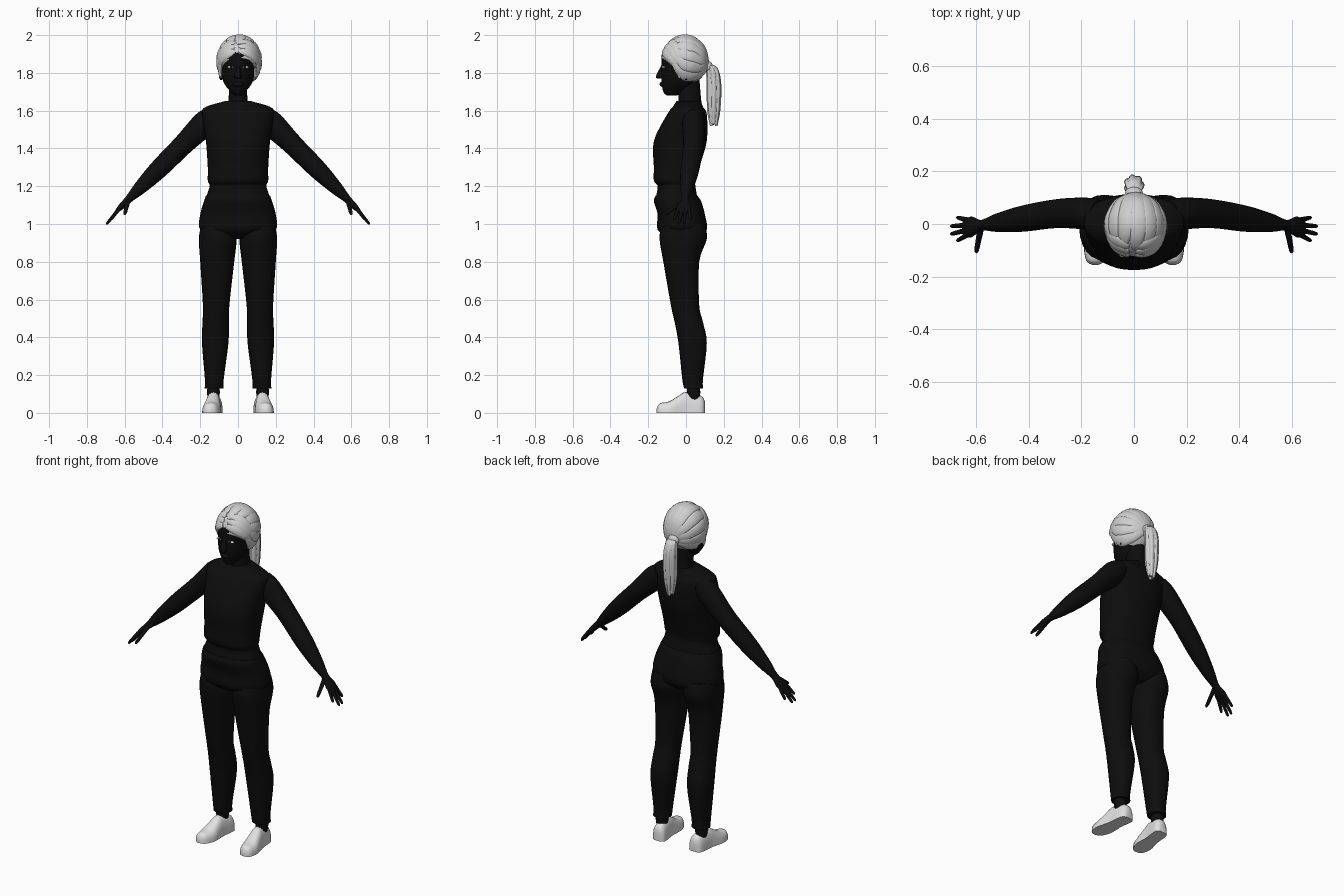
import bpy, bmesh, math
from mathutils import Vector, Matrix

RIGHT, BACK, UP = Vector((1, 0, 0)), Vector((0, 1, 0)), Vector((0, 0, 1))
SIDES = (("left", 1), ("right", -1))

cube = bpy.data.objects.get("Cube")
if cube:
    bpy.data.objects.remove(cube)


def material(name, value):
    mat = bpy.data.materials.new(name)
    mat.use_nodes = True
    colour = (value, value, value, 1)
    mat.diffuse_color = colour
    mat.node_tree.nodes["Principled BSDF"].inputs["Base Color"].default_value = colour
    return mat


BLACK = material("soft black", .004)
HAIR = material("light grey hair", .62)
SHOE = material("pale grey shoe", .75)
EYE = material("eye grey", .6)


def finish(name, bm, mat, flip=1):
    # Mirror if asked, keep above the ground, shade smooth with sharp edges
    for vert in bm.verts:
        vert.co.x *= flip
        vert.co.z = max(vert.co.z, 0)
    bmesh.ops.recalc_face_normals(bm, faces=bm.faces)
    mesh = bpy.data.meshes.new(name)
    bm.to_mesh(mesh)
    bm.free()
    mesh.materials.append(mat)
    mesh.shade_smooth()
    mesh.set_sharp_from_angle(angle=math.radians(50))
    part = bpy.data.objects.new(name, mesh)
    bpy.context.collection.objects.link(part)
    return part


def spline(rows, steps=4):
    # Smooth curve through rows of numbers of any length
    rows = [Vector(row) for row in rows]
    last = len(rows) - 1
    curve = []
    for i in range(last):
        start, end = rows[i], rows[i + 1]
        leave = (end - rows[max(i - 1, 0)]) / 2
        arrive = (rows[min(i + 2, last)] - start) / 2
        for step in range(steps):
            t = step / steps
            ease = t * t * (3 - 2 * t)
            curve.append(start.lerp(end, ease) + leave * t * (1 - t) ** 2 - arrive * t * t * (1 - t))
    return curve + [rows[last]]


def loft(name, rows, mat, across, over, sides=24, power=2, flip=1):
    # Rows hold a centre and two radii; the two directions are functions of the centre
    bm = bmesh.new()
    rings = []
    for row in spline(rows):
        centre = Vector(row[:3])
        ring = []
        for k in range(sides):
            angle = math.tau * k / sides
            p, q = (math.copysign(abs(w) ** (2 / power), w) for w in (math.cos(angle), math.sin(angle)))
            ring.append(bm.verts.new(centre + across(centre) * p * row[3] + over(centre) * q * row[4]))
        rings.append(ring)
    for low, high in zip(rings, rings[1:]):
        for k in range(sides):
            bm.faces.new((low[k], low[k - 1], high[k - 1], high[k]))
    bm.faces.new(rings[0])
    bm.faces.new(rings[-1])
    return finish(name, bm, mat, flip)


def fixed(direction):
    return lambda centre: direction


def column(name, rows, mat, place=lambda z: 0, **options):
    # Rows hold height, half width, front and back
    rows = [(place(z), (front + back) / 2, z, half, (back - front) / 2) for z, half, front, back in rows]
    return loft(name, rows, mat, fixed(RIGHT), fixed(BACK), **options)


def sphere(centre, radii, segments):
    bm = bmesh.new()
    bmesh.ops.create_uvsphere(bm, u_segments=segments, v_segments=segments // 2, radius=1)
    matrix = Matrix.Translation(centre) @ Matrix.Diagonal((*radii, 1))
    bmesh.ops.transform(bm, matrix=matrix, verts=bm.verts)
    return bm


def ball(name, centre, radii, mat, flip=1):
    return finish(name, sphere(centre, radii, 20), mat, flip)


# Sweater with a fold above the hem
column("sweater", [(1.14, .17, -.16, .06), (1.2, .15, -.15, .05), (1.23, .16, -.17, .05),
                   (1.3, .16, -.17, .07), (1.44, .17, -.17, .11), (1.58, .19, -.1, .11),
                   (1.62, .17, -.07, .09), (1.65, .07, -.05, .08)], BLACK, sides=36, power=2.3)
# Hips up to the waistband
column("hips", [(.92, .1, -.08, .06), (.97, .2, -.15, .11), (1.05, .2, -.15, .1),
                (1.12, .18, -.17, .08), (1.15, .17, -.16, .06)], BLACK, sides=36, power=2.3)
# Neck and head
column("neck", [(1.6, .07, -.05, .09), (1.66, .05, -.04, .08), (1.78, .05, -.05, .07)], BLACK)
column("head", [(1.68, .02, -.1, -.05), (1.7, .04, -.12, 0), (1.76, .08, -.13, .06),
                (1.86, .09, -.13, .09), (1.91, .09, -.12, .09), (1.97, .02, -.03, .02)], BLACK)
column("nose", [(1.77, .01, -.14, -.11), (1.78, .02, -.16, -.11), (1.84, .01, -.13, -.11)],
       BLACK, sides=12)
ball("lips", (0, -.12, 1.74), (.03, .02, .015), BLACK)


def arm_point(reach):
    # The arm hangs at a steady slant and drifts forward past the elbow
    return Vector((reach, .04 - max(0, reach - .3) * .16, 1.71 - reach))


ARM_UP = (RIGHT + UP).normalized()


def finger(name, root, tip, radius, flip):
    along = (tip - root).normalized()
    across = along.cross(ARM_UP).normalized()
    rows = [(*root.lerp(tip, t), radius * size, radius * size)
            for t, size in ((0, 1.2), (.5, 1), (.9, .8), (1, .2))]
    loft(name, rows, BLACK, fixed(across), fixed(along.cross(across)), sides=10, flip=flip)


for side, flip in SIDES:
    # Trouser leg with knee, calf and cuff
    column(side + "_leg", [(1, .09, -.13, .1), (.92, .1, -.14, .11), (.8, .09, -.12, .07),
                           (.57, .07, -.08, .07), (.48, .07, -.06, .09), (.37, .07, -.04, .11),
                           (.18, .05, -.02, .09), (.13, .05, -.01, .09)], BLACK,
           place=lambda z: .13 - z / 40, power=2.2, flip=flip)
    ball(side + "_ankle", (.13, .04, .11), (.034, .036, .07), BLACK, flip)
    # Shoe, turned out a little and flat on the ground
    shoe = [(.1, .02, .06), (.08, .04, .09), (0, .04, .11), (-.04, .045, .09), (-.09, .05, .06),
            (-.14, .035, .05), (-.156, .01, .02)]
    loft(side + "_shoe", [(.13 - y / 9, y, 0, half, tall) for y, half, tall in shoe], SHOE,
         fixed(RIGHT), fixed(UP), power=2.5, flip=flip)
    # Arm down to the knuckles
    arm = [(.13, .05, .05), (.18, .06, .066), (.29, .055, .055), (.42, .05, .05), (.52, .035, .035),
           (.58, .02, .02), (.62, .04, .016), (.65, .025, .006)]
    loft(side + "_arm", [(*arm_point(reach), wide, thick) for reach, wide, thick in arm], BLACK,
         fixed(BACK), fixed(ARM_UP), flip=flip)
    # Fingers fan out around the hand, with the thumb pointing forward
    for i, name in enumerate(("little", "ring", "middle", "index")):
        fan = i - 1.5
        root = arm_point(.63) - BACK * fan * .018
        tip = arm_point(.7 - .012 * fan * fan) - BACK * fan * .03 - UP * .015
        finger(f"{side}_{name}_finger", root, tip, .009, flip)
    finger(side + "_thumb", arm_point(.58), Vector((.6, -.11, 1.05)), .011, flip)
    # Ear, eye and iris
    ball(side + "_ear", (.09, 0, 1.795), (.012, .02, .034), BLACK, flip)
    ball(side + "_eye", (.036, -.118, 1.83), (.021, .01, .008), EYE, flip)
    ball(side + "_iris", (.036, -.125, 1.83), (.007, .005, .007), BLACK, flip)

# Hair cap, cut along a hairline sloping from forehead to nape
CENTRE, SIZE = Vector((.006, -.008, 1.862)), Vector((.11, .122, .13))
bm = sphere(CENTRE, SIZE, 40)
bmesh.ops.bisect_plane(bm, geom=bm.verts[:] + bm.edges[:] + bm.faces[:], plane_co=(0, -.13, 1.88),
                       plane_no=BACK * .75 + UP, clear_inner=True)
cap = finish("hair_cap", bm, HAIR)
cap.modifiers.new("thickness", "SOLIDIFY").thickness = .018


def relative(point):
    return Vector(offset / size for offset, size in zip(point - CENTRE, SIZE))


def on_cap(direction):
    return CENTRE + Vector(d * size for d, size in zip(direction.normalized(), SIZE))


def outward(point):
    return Vector(d / size for d, size in zip(relative(point), SIZE)).normalized()


def lock(name, directions, width):
    # A flat strand lying on the cap, thin at both ends
    path = [on_cap(direction) for direction in spline(directions)]
    run = (path[-1] - path[0]).normalized()
    rows = []
    for i, point in enumerate(path):
        swell = math.sin(math.pi * (i + 1) / (len(path) + 1))
        rows.append((*point, width * swell, .012 * swell))
    loft(name, rows, HAIR, lambda c: outward(c).cross(run).normalized(), outward, sides=12)


# Locks swept from the hairline back to the tie
TIE = Vector((0, .96, -.22))
for i in range(-5, 6):
    turn = math.radians(25 * i)
    x, height = math.sin(turn), math.cos(turn)
    front = (x * .8, .35 * abs(x) - .75, .3 + .4 * height)
    middle = (x + .1 * height, .1, height)
    lock(f"hair_lock_{i + 6}", (front, middle, TIE), .034)

for side, flip in SIDES:
    # Fringe parted above the brow, and a wisp before the ear
    for j in range(3):
        shift = .15 * j
        lock(f"{side}_fringe_{j + 1}", ((.1 * flip - .1, shift - .85, .4 + shift),
                                        (.55 * flip, shift - .75, .3 + shift),
                                        (.95 * flip, shift - .25, -.2)), .028)
    ball(side + "_wisp", (.094, -.033, 1.82), (.01, .018, .05), HAIR, flip)

# Ponytail: band, hanging core and strands
ball("ponytail_band", (0, .117, 1.833), (.034, .025, .03), HAIR)
tail = [(.115, 1.845, .018), (.138, 1.825, .03), (.148, 1.75, .035), (.147, 1.62, .032), (.147, 1.53, .018)]
loft("ponytail", [(0, y, z, r, r) for y, z, r in tail], HAIR, fixed(RIGHT), fixed(BACK))
for i in range(7):
    turn = math.tau * i / 7
    strand = [(r * .75 * math.cos(turn), y + r * .75 * math.sin(turn), z - .006 * (i % 3), r * .4, r * .4)
              for y, z, r in tail]
    loft(f"ponytail_strand_{i + 1}", strand, HAIR, fixed(RIGHT), fixed(BACK), sides=10)
